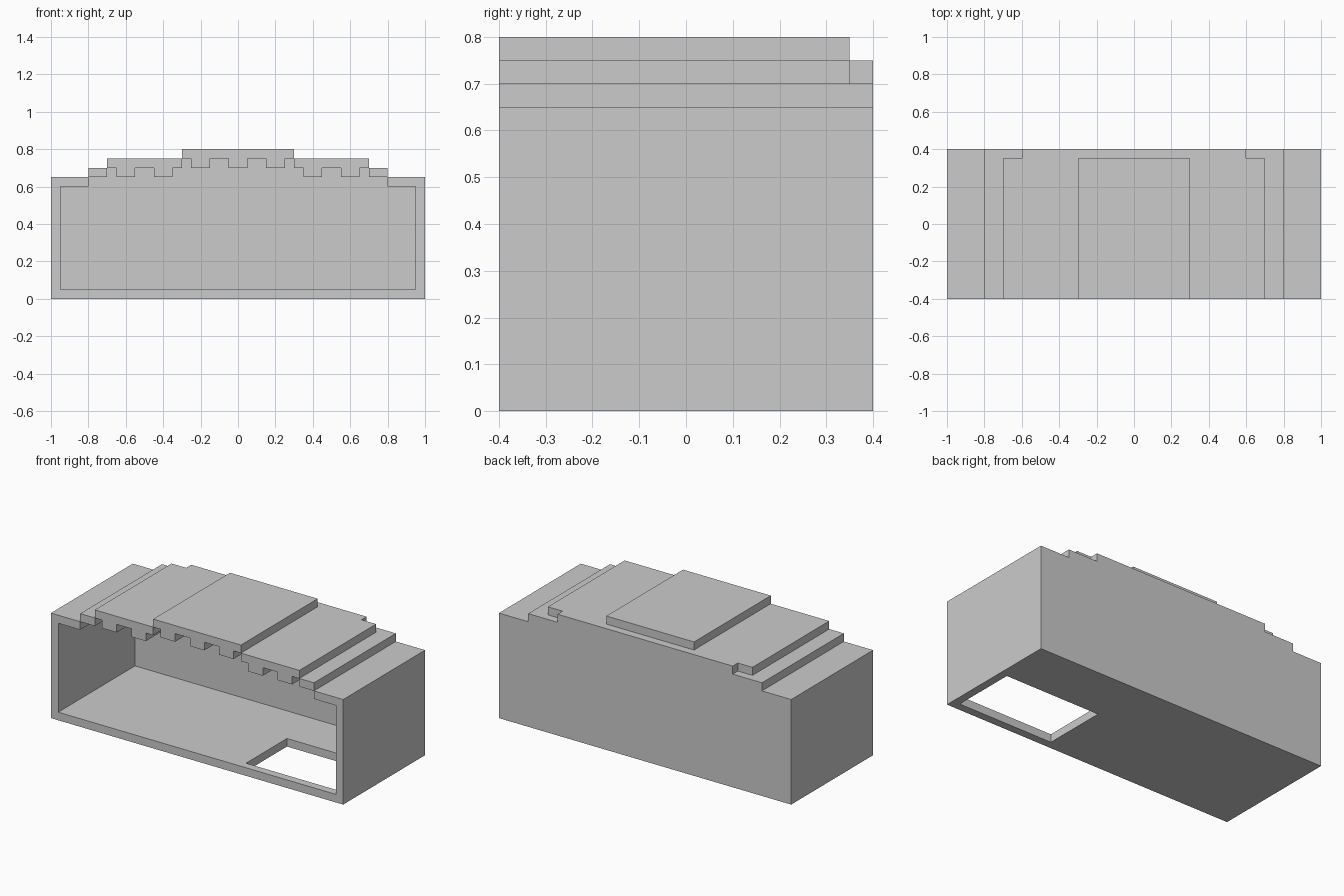
import bpy, bmesh
from mathutils import Vector

if "Cube" in bpy.data.objects:
    bpy.data.objects.remove(bpy.data.objects["Cube"])


def prism(name, outline, axis, lo, hi):
    """Extrude a 2D outline: axis 'y' takes (x, z) points, axis 'z' takes (x, y)."""
    def place(a, b, d):
        return (a, d, b) if axis == 'y' else (a, b, d)
    bm = bmesh.new()
    face = bm.faces.new([bm.verts.new(place(a, b, lo)) for a, b in outline])
    new = bmesh.ops.extrude_face_region(bm, geom=[face])["geom"]
    bmesh.ops.translate(bm, vec=Vector(place(0, 0, hi - lo)),
                        verts=[v for v in new if isinstance(v, bmesh.types.BMVert)])
    bmesh.ops.recalc_face_normals(bm, faces=bm.faces)
    mesh = bpy.data.meshes.new(name)
    bm.to_mesh(mesh)
    bm.free()
    obj = bpy.data.objects.new(name, mesh)
    bpy.context.collection.objects.link(obj)
    return obj


def beamed_slab(x0, x1, z, beams):
    """Roof slab 0.05 thick, bottom at z, with 0.1 wide beams hanging below."""
    pts = [(x1, z), (x1, z + T), (x0, z + T), (x0, z)]
    for b in beams:
        pts += [(b - T, z), (b - T, z - T), (b + T, z - T), (b + T, z)]
    return pts


def mirrored(half):
    return half + [(-x, z) for x, z in reversed(half)]


T = 0.05
FRONT, INNER, BACK = -0.4, 0.35, 0.4

# Floor with the hatch opening on the right
prism("floor", [(-.95, FRONT), (.95, FRONT), (.95, -.35), (.3, -.35),
                (.3, .05), (.95, .05), (.95, INNER), (-.95, INNER)], 'z', 0, T)

# Stepped back wall
prism("back_wall", mirrored([(1, 0), (1, .65), (.8, .65), (.8, .7), (.6, .7), (.6, .75)]),
      'y', INNER, BACK)

# Side walls with eaves, and the lower roof steps on both sides
for side, s in (("right", 1), ("left", -1)):
    wall = [(.95, 0), (1, 0), (1, .65), (.8, .65), (.8, .6), (.95, .6)]
    prism(side + "_wall", [(s * x, z) for x, z in wall], 'y', FRONT, INNER)
    step = [(.7, .65), (.8, .65), (.8, .7), (.7, .7)]
    prism(side + "_roof_step", [(s * x, z) for x, z in step], 'y', FRONT, INNER)
    roof = beamed_slab(.3, .7, .7, (.4, .6))
    prism(side + "_roof", [(s * x, z) for x, z in roof], 'y', FRONT, INNER)

# Raised centre roof
prism("centre_roof", beamed_slab(-.3, .3, .75, (-.2, 0, .2)), 'y', FRONT, INNER)
